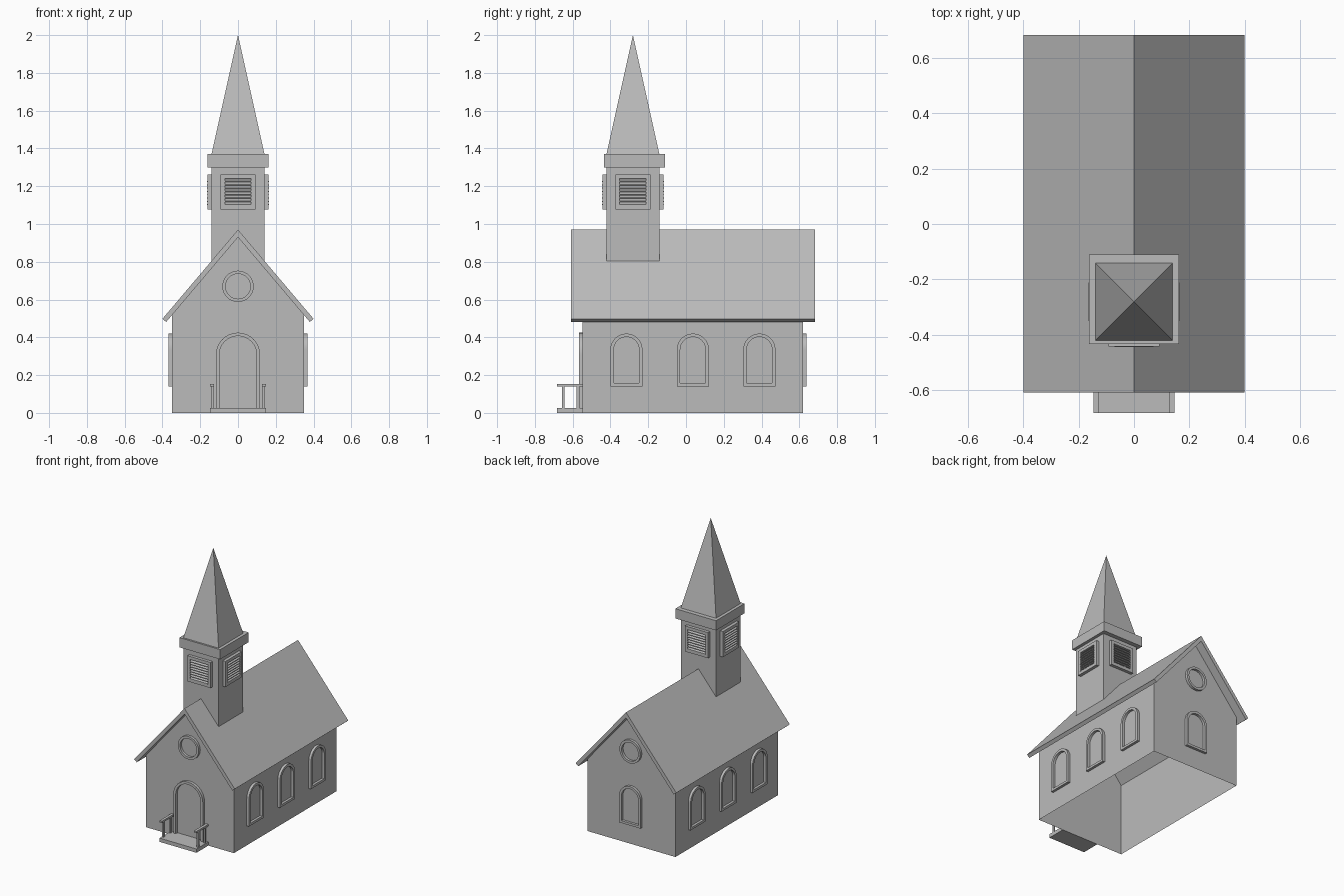
import bpy, bmesh, math
from mathutils import Matrix, Vector

old = bpy.data.objects.get("Cube")
if old:
    bpy.data.objects.remove(old, do_unlink=True)

grey = bpy.data.materials.new("plain_grey")
grey.use_nodes = True
colour = (0.5, 0.5, 0.5, 1)
grey.diffuse_color = colour
grey.node_tree.nodes["Principled BSDF"].inputs["Base Color"].default_value = colour

WALL_X, FRONT, BACK = 0.35, -0.547, 0.62
MID = (FRONT + BACK) / 2
RIDGE, SLOPE, ROOF_T = 0.97, 1.18, 0.026
TOWER_Y, TOWER_R = -0.281, 0.14
INNER_RIDGE = RIDGE - ROOF_T * math.hypot(1, SLOPE)


def finish(name, bm, matrix=None):
    if matrix:
        bm.transform(matrix)
    bmesh.ops.recalc_face_normals(bm, faces=bm.faces)
    mesh = bpy.data.meshes.new(name)
    bm.to_mesh(mesh)
    bm.free()
    mesh.materials.append(grey)
    obj = bpy.data.objects.new(name, mesh)
    bpy.context.collection.objects.link(obj)
    return obj


def add_box(bm, lo, hi):
    lo, hi = Vector(lo), Vector(hi)
    m = Matrix.Translation((lo + hi) / 2) @ Matrix.Diagonal((*(hi - lo), 1))
    bmesh.ops.create_cube(bm, size=1, matrix=m)


def box(name, lo, hi, matrix=None):
    bm = bmesh.new()
    add_box(bm, lo, hi)
    return finish(name, bm, matrix)


def facing(x, y, z, turn):
    """Place a part modelled facing -y onto a wall, turned about z."""
    return Matrix.Translation((x, y, z)) @ Matrix.Rotation(math.radians(turn), 4, "Z")


def arch(half, bottom, top, n=16):
    """Round-topped outline in x, z."""
    arc = [(half * math.cos(math.pi * i / n), top - half + half * math.sin(math.pi * i / n))
           for i in range(n + 1)]
    return [(-half, bottom), (half, bottom)] + arc


def circle(r, n=32):
    return [(r * math.cos(2 * math.pi * i / n), r * math.sin(2 * math.pi * i / n)) for i in range(n)]


def frame(name, outer, inner, depth, matrix):
    """Raised surround between two matching outlines, open in the middle."""
    bm = bmesh.new()
    rings = [[bm.verts.new((x, y, z)) for x, z in pts]
             for pts, y in ((outer, 0), (outer, -depth), (inner, -depth), (inner, 0))]
    n = len(outer)
    for a, b in zip(rings, rings[1:]):
        for i in range(n):
            j = (i + 1) % n
            bm.faces.new((a[i], a[j], b[j], b[i]))
    obj = finish(name, bm, matrix)
    bpy.ops.object.select_all(action="DESELECT")
    obj.select_set(True)
    bpy.context.view_layer.objects.active = obj
    bpy.ops.object.shade_smooth_by_angle(angle=math.radians(30))


# Hollow walls, open underneath, with a gable at each end
eave = INNER_RIDGE - SLOPE * WALL_X
outline = [(-WALL_X, 0), (WALL_X, 0), (WALL_X, eave), (0, INNER_RIDGE), (-WALL_X, eave)]
bm = bmesh.new()
ends = [[bm.verts.new((x, y, z)) for x, z in outline] for y in (FRONT, BACK)]
for end in ends:
    bm.faces.new(end)
for i, j in ((1, 2), (4, 0)):
    bm.faces.new((ends[0][i], ends[0][j], ends[1][j], ends[1][i]))
bm.normal_update()
for f in bm.faces:
    if f.normal.dot(f.calc_center_median() - Vector((0, MID, f.calc_center_median().z))) < 0:
        f.normal_flip()
mesh = bpy.data.meshes.new("walls")
bm.to_mesh(mesh)
bm.free()
mesh.materials.append(grey)
bpy.context.collection.objects.link(bpy.data.objects.new("walls", mesh))

# Roof: folded slab with square-cut eaves
run = math.hypot(1, SLOPE)
top_x, top_z = 0.4, RIDGE - SLOPE * 0.4
low_x, low_z = top_x - ROOF_T * SLOPE / run, top_z - ROOF_T / run
section = [(0, RIDGE), (top_x, top_z), (low_x, low_z), (0, INNER_RIDGE), (-low_x, low_z), (-top_x, top_z)]
bm = bmesh.new()
ends = [[bm.verts.new((x, y, z)) for x, z in section] for y in (-0.608, 0.682)]
for end in ends:
    bm.faces.new(end[:4])
    bm.faces.new(end[3:] + end[:1])
for i in range(6):
    j = (i + 1) % 6
    bm.faces.new((ends[0][i], ends[0][j], ends[1][j], ends[1][i]))
finish("roof", bm)

# Bell tower, its cornice and the spire
box("tower", (-TOWER_R, TOWER_Y - TOWER_R, 0.8), (TOWER_R, TOWER_Y + TOWER_R, 1.31))
box("tower_cornice", (-0.162, -0.434, 1.3), (0.162, -0.11, 1.37))
bm = bmesh.new()
bmesh.ops.create_cone(bm, cap_ends=True, segments=4, radius1=TOWER_R * math.sqrt(2), radius2=0, depth=0.63)
finish("spire", bm, Matrix.Translation((0, TOWER_Y, 1.685)) @ Matrix.Rotation(math.pi / 4, 4, "Z"))

# Louvred opening on every side of the tower
for side, turn in (("front", 0), ("left", 90), ("back", 180), ("right", 270)):
    place = Matrix.Translation((0, TOWER_Y, 1.17)) @ Matrix.Rotation(math.radians(turn), 4, "Z") \
        @ Matrix.Translation((0, -TOWER_R, 0))
    square = lambda r: [(-r, -r), (r, -r), (r, r), (-r, r)]
    frame(side + "_louvre_frame", square(0.092), square(0.07), 0.022, place)
    bm = bmesh.new()
    for i in range(8):
        z = -0.07 + 0.0175 * i
        slat = [bm.verts.new((x, y, z + dz)) for x in (-0.07, 0.07)
                for y, dz in ((0.002, 0.0175), (-0.024, 0.004), (-0.024, 0), (0.002, 0))]
        bm.faces.new(slat[:4])
        bm.faces.new(slat[4:])
        for a in range(4):
            b = (a + 1) % 4
            bm.faces.new((slat[a], slat[b], slat[b + 4], slat[a + 4]))
    finish(side + "_louvre_slats", bm, place)

# Arched windows along both sides and at the back
win_out, win_in = arch(0.085, 0.14, 0.42), arch(0.067, 0.157, 0.402)
for side, x, turn in (("left", WALL_X, 90), ("right", -WALL_X, 270)):
    for i in range(3):
        frame(f"{side}_window_{i + 1}", win_out, win_in, 0.018, facing(x, MID + (i - 1) * 0.352, 0, turn))
frame("back_window", win_out, win_in, 0.018, facing(0, BACK, 0, 180))

# Round gable windows
for side, y, turn in (("front", FRONT, 0), ("back", BACK, 180)):
    frame(side + "_round_window", circle(0.083), circle(0.066), 0.018, facing(0, y, 0.67, turn))

# Door surround, step and railings
frame("door_surround", arch(0.117, 0.027, 0.425), arch(0.099, 0.027, 0.407), 0.02, facing(0, FRONT, 0, 0))
box("porch_step", (-0.147, -0.682, 0), (0.147, FRONT, 0.027))
for side, s in (("left", 1), ("right", -1)):
    bm = bmesh.new()
    add_box(bm, (s * 0.137 - 0.01, -0.682, 0.14), (s * 0.137 + 0.01, FRONT, 0.153))
    for y in (-0.65, -0.572):
        add_box(bm, (s * 0.137 - 0.006, y - 0.007, 0.027), (s * 0.137 + 0.006, y + 0.007, 0.14))
    finish(side + "_railing", bm)
